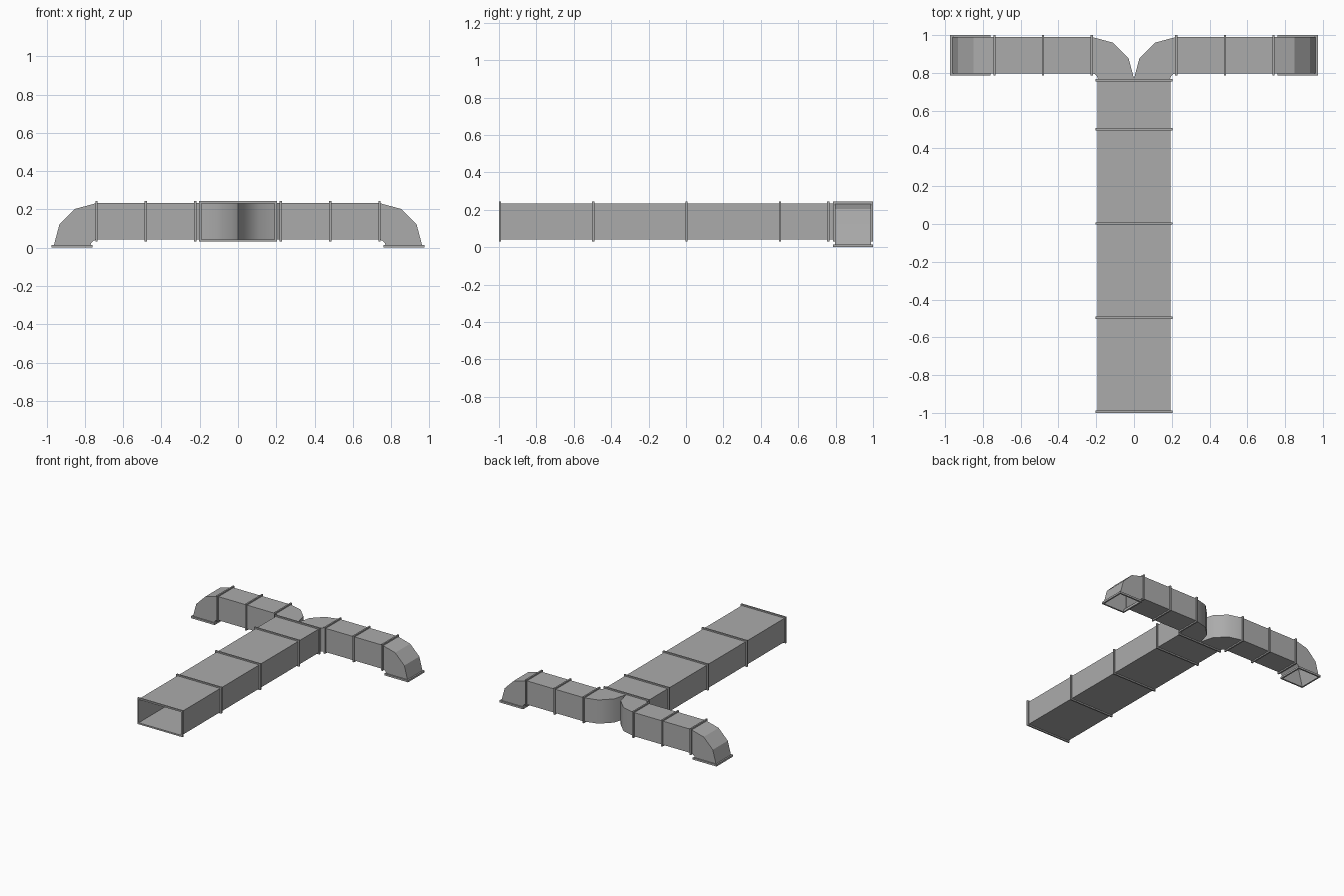
import bpy, bmesh
from math import sin, cos, radians
from mathutils import Vector

if "Cube" in bpy.data.objects:
    bpy.data.objects.remove(bpy.data.objects["Cube"])

Z0 = 0.138             # duct centre height
DUCT, RIM = 0.096, 0.1065  # half height of duct and of flange
MAIN, MAIN_RIM = 0.192, 0.2025  # half width of wide trunk and its flange
ARM_Y = 0.8935
AXES = {'X': (Vector((0, 1, 0)), Vector((0, 0, 1)), Vector((1, 0, 0))),
        'Y': (Vector((1, 0, 0)), Vector((0, 0, 1)), Vector((0, 1, 0))),
        'Z': (Vector((1, 0, 0)), Vector((0, 1, 0)), Vector((0, 0, 1)))}

metal = bpy.data.materials.new("dark_sheet_metal")
metal.diffuse_color = (0.41, 0.41, 0.41, 1)
metal.use_nodes = True
metal.node_tree.nodes["Principled BSDF"].inputs["Base Color"].default_value = metal.diffuse_color


def rect(c, axis, a, b):
    u, v, _ = AXES[axis]
    return [Vector(c) + u * a * s + v * b * t
            for s, t in ((-1, -1), (1, -1), (1, 1), (-1, 1))]


def skin(name, rings, mirror=False, closed=False):
    """Join rectangular rings into an open sheet-metal tube or a closed frame."""
    bm = bmesh.new()
    loops = [[bm.verts.new(p) for p in r] for r in rings]
    pairs = list(zip(loops, loops[1:]))
    if closed:
        pairs.append((loops[-1], loops[0]))
    for p, q in pairs:
        for i in range(4):
            j = (i + 1) % 4
            bm.faces.new((p[i], p[j], q[j], q[i]))
    bmesh.ops.recalc_face_normals(bm, faces=bm.faces[:])
    me = bpy.data.meshes.new(name)
    bm.to_mesh(me)
    bm.free()
    me.materials.append(metal)
    ob = bpy.data.objects.new(name, me)
    bpy.context.collection.objects.link(ob)
    if mirror:
        ob.modifiers.new("mirror", 'MIRROR').use_mirror_merge = False
    return ob


def flange(name, c, axis, outer, inner, mirror=False, t=0.012):
    d = AXES[axis][2] * t / 2
    c = Vector(c)
    skin(name, [rect(c - d, axis, *outer), rect(c + d, axis, *outer),
                rect(c + d, axis, *inner), rect(c - d, axis, *inner)],
         mirror, closed=True)


# wide main trunk with flanges
ys = [-0.994, -0.496, 0.003, 0.502, 0.761]
for i, y in enumerate(ys):
    flange(f"trunk_flange_{i}", (0, y, Z0), 'Y', (MAIN_RIM, RIM), (MAIN - .002, DUCT - .002))
    if i:
        skin(f"trunk_section_{i}", [rect((0, ys[i - 1], Z0), 'Y', MAIN, DUCT),
                                    rect((0, y, Z0), 'Y', MAIN, DUCT)])

# side arms with flanges
xs = [0.223, 0.482, 0.739]
for i, x in enumerate(xs):
    flange(f"arm_flange_{i}", (x, ARM_Y, Z0), 'X', (RIM, RIM), (DUCT - .002, DUCT - .002), True)
    if i:
        skin(f"arm_section_{i}", [rect((xs[i - 1], ARM_Y, Z0), 'X', DUCT, DUCT),
                                  rect((x, ARM_Y, Z0), 'X', DUCT, DUCT)], True)

# three-segment elbows: flat splitter bends and downturned outlets
R_IN, R_OUT = 0.032, 0.224
split, outlet = [], []
for k in range(4):
    a = radians(30 * k)
    split.append([Vector((xs[0] - r * cos(a), 0.766 + r * sin(a), Z0 + h))
                  for r, h in ((R_IN, -DUCT), (R_OUT, -DUCT), (R_OUT, DUCT), (R_IN, DUCT))])
    outlet.append([Vector((xs[2] + r * sin(a), ARM_Y + h, 0.009 + r * cos(a)))
                   for r, h in ((R_IN, -DUCT), (R_OUT, -DUCT), (R_OUT, DUCT), (R_IN, DUCT))])
bend = skin("splitter_elbow", split, True)
skin("outlet_elbow", outlet, True)
flange("outlet_flange", (xs[2] + (R_IN + R_OUT) / 2, ARM_Y, 0.0075), 'Z',
       (RIM, RIM), (DUCT - .002, DUCT - .002), True, 0.015)

# the splitter bends are smooth around the curve
bpy.ops.object.select_all(action='DESELECT')
bend.select_set(True)
bpy.context.view_layer.objects.active = bend
bpy.ops.object.shade_smooth_by_angle(angle=radians(40))
